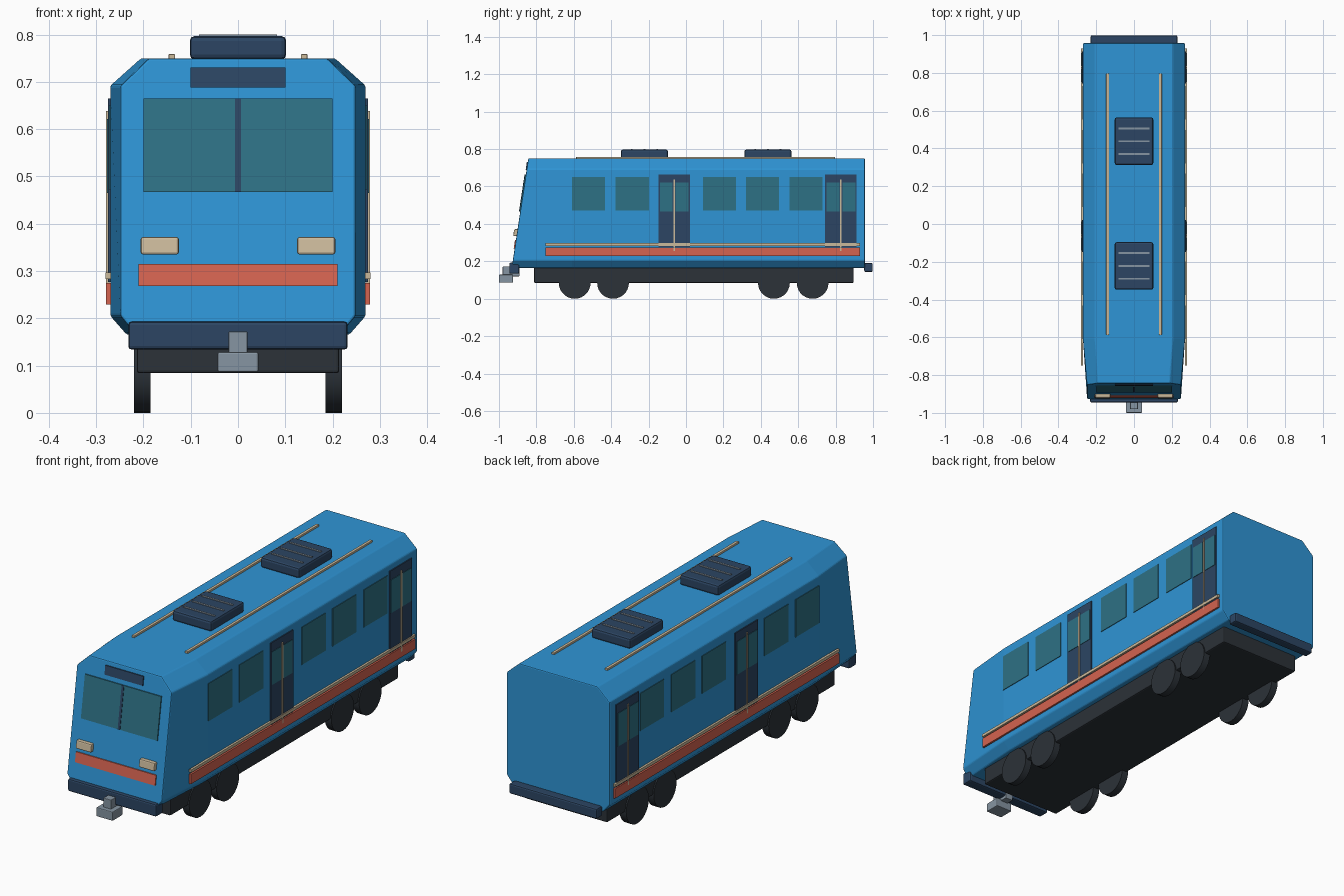
import bpy, bmesh, math

cube = bpy.data.objects.get("Cube")
if cube:
    bpy.data.objects.remove(cube, do_unlink=True)


def material(name, rgb):
    m = bpy.data.materials.new(name)
    m.use_nodes = True
    m.diffuse_color = (*rgb, 1)
    m.node_tree.nodes["Principled BSDF"].inputs["Base Color"].default_value = (*rgb, 1)
    return m


BLUE = material("body blue", (0.028, 0.30, 0.67))
NAVY = material("navy", (0.025, 0.06, 0.125))
GLASS = material("teal glass", (0.027, 0.165, 0.235))
RED = material("coral red", (0.66, 0.125, 0.08))
CREAM = material("cream", (0.60, 0.49, 0.33))
DARK = material("charcoal", (0.025, 0.032, 0.04))
GREY = material("steel grey", (0.24, 0.30, 0.36))


def nose_y(z):
    """Depth of the raked front face at a given height."""
    return -0.843 - 0.152 * (0.75 - z)


def finish(name, bm, mat, bevel=0, segments=2):
    bmesh.ops.recalc_face_normals(bm, faces=bm.faces)
    mesh = bpy.data.meshes.new(name)
    bm.to_mesh(mesh)
    bm.free()
    mesh.materials.append(mat)
    ob = bpy.data.objects.new(name, mesh)
    bpy.context.collection.objects.link(ob)
    if bevel:
        mod = ob.modifiers.new("soft edges", "BEVEL")
        mod.width, mod.segments = bevel, segments
        mod.limit_method, mod.angle_limit = "ANGLE", math.radians(25)
    return ob


def box(name, x, y, z, mat, bevel=0, raked=False):
    """Box from (min, max) pairs; raked boxes measure y from the front face."""
    bm = bmesh.new()
    bmesh.ops.create_cube(bm, size=1)
    for v in bm.verts:
        px, py, pz = (r[0] if c < 0 else r[1] for c, r in zip(v.co, (x, y, z)))
        v.co = (px, py + (nose_y(pz) if raked else 0), pz)
    return finish(name, bm, mat, bevel)


def plate(name, x, z, mat, thick=0.005):
    """Thin panel lying on the raked front."""
    return box(name, x, (-thick, 0.003), z, mat, raked=True)


def both_sides(name, x, y, z, mat, bevel=0):
    box("left_" + name, x, y, z, mat, bevel)
    box("right_" + name, (-x[1], -x[0]), y, z, mat, bevel)


# Body shell: chamfered section lofted from the rear to a narrower raked nose
half = [(0.235, 0.165), (0.27, 0.205), (0.27, 0.692), (0.205, 0.75)]
section = half + [(-x, z) for x, z in reversed(half)]
bm = bmesh.new()
rings = []
for kind in ("rear", "shoulder", "nose"):
    ring = []
    for x, z in section:
        y = {"rear": 0.957, "shoulder": -0.61, "nose": nose_y(z)}[kind]
        ring.append(bm.verts.new((x * (0.92 if kind == "nose" else 1), y, z)))
    rings.append(ring)
for a, b in zip(rings, rings[1:]):
    for i in range(len(section)):
        j = (i + 1) % len(section)
        bm.faces.new((a[i], a[j], b[j], b[i]))
bm.faces.new(rings[0])
bm.faces.new(rings[-1])
finish("body_shell", bm, BLUE, 0.005)

# Front: windscreen, sign, lamps and band
plate("windscreen", (-0.2, 0.2), (0.467, 0.665), GLASS)
plate("windscreen_divider", (-0.006, 0.006), (0.467, 0.665), NAVY, 0.007)
plate("destination_sign", (-0.1, 0.1), (0.688, 0.73), NAVY)
plate("front_band", (-0.21, 0.21), (0.268, 0.315), RED)
for side, s in (("left", 1), ("right", -1)):
    box(side + "_headlight", sorted((s * 0.125, s * 0.206)), (-0.018, 0.004),
        (0.335, 0.372), CREAM, 0.005, raked=True)

# Side windows
for i, y in enumerate((-0.61, -0.377, 0.09, 0.32, 0.553)):
    both_sides(f"window_{i + 1}", (0.264, 0.273), (y, y + 0.178), (0.472, 0.65), GLASS)

# Doors with paired panes and a central handrail
for i, y in enumerate((-0.063, 0.828)):
    n = i + 1
    both_sides(f"door_{n}", (0.266, 0.275), (y - 0.084, y + 0.084), (0.277, 0.665), NAVY)
    for pane, s in (("front", -1), ("rear", 1)):
        ys = sorted((y + s * 0.008, y + s * 0.077))
        both_sides(f"door_{n}_{pane}_pane", (0.27, 0.277), ys, (0.465, 0.622), GLASS)
    both_sides(f"door_{n}_handrail", (0.272, 0.279), (y - 0.004, y + 0.004),
               (0.255, 0.638), CREAM)

# Side stripes
both_sides("side_band", (0.269, 0.279), (-0.75, 0.93), (0.229, 0.275), RED)
both_sides("side_trim", (0.269, 0.28), (-0.75, 0.93), (0.283, 0.297), CREAM)

# Roof rails and ventilation units
both_sides("roof_rail", (0.133, 0.147), (-0.587, 0.797), (0.746, 0.759), CREAM, 0.002)
for n, y in (("front", -0.222), ("rear", 0.438)):
    box(n + "_roof_unit", (-0.102, 0.102), (y - 0.126, y + 0.126), (0.748, 0.797), NAVY, 0.01)
    for k in (-1, 0, 1):
        yk = y + k * 0.068
        box(f"{n}_roof_slat_{k + 2}", (-0.082, 0.082), (yk - 0.005, yk + 0.005),
            (0.793, 0.8), GREY)

# Bumpers and coupler
box("front_bumper", (-0.232, 0.232), (-0.945, -0.892), (0.134, 0.193), NAVY, 0.007)
box("rear_bumper", (-0.23, 0.23), (0.953, 0.998), (0.143, 0.191), NAVY, 0.007)
box("coupler_arm", (-0.02, 0.02), (-0.98, -0.89), (0.12, 0.172), GREY, 0.002)
box("coupler_head", (-0.043, 0.043), (-1.0, -0.925), (0.086, 0.129), GREY, 0.004)

# Undercarriage and wheels
box("undercarriage", (-0.214, 0.214), (-0.812, 0.896), (0.084, 0.17), DARK, 0.006)
for side, s in (("left", 1), ("right", -1)):
    for i, y in enumerate((-0.595, -0.39, 0.47, 0.677)):
        bm = bmesh.new()
        bmesh.ops.create_cone(bm, cap_ends=True, segments=28, radius1=0.085,
                              radius2=0.085, depth=0.035)
        for v in bm.verts:
            x, yy, z = v.co
            v.co = (s * 0.2025 + z, y + yy, 0.085 + x)
        wheel = finish(f"{side}_wheel_{i + 1}", bm, DARK)
        bpy.ops.object.select_all(action="DESELECT")
        wheel.select_set(True)
        bpy.context.view_layer.objects.active = wheel
        bpy.ops.object.shade_smooth_by_angle(angle=math.radians(30))
